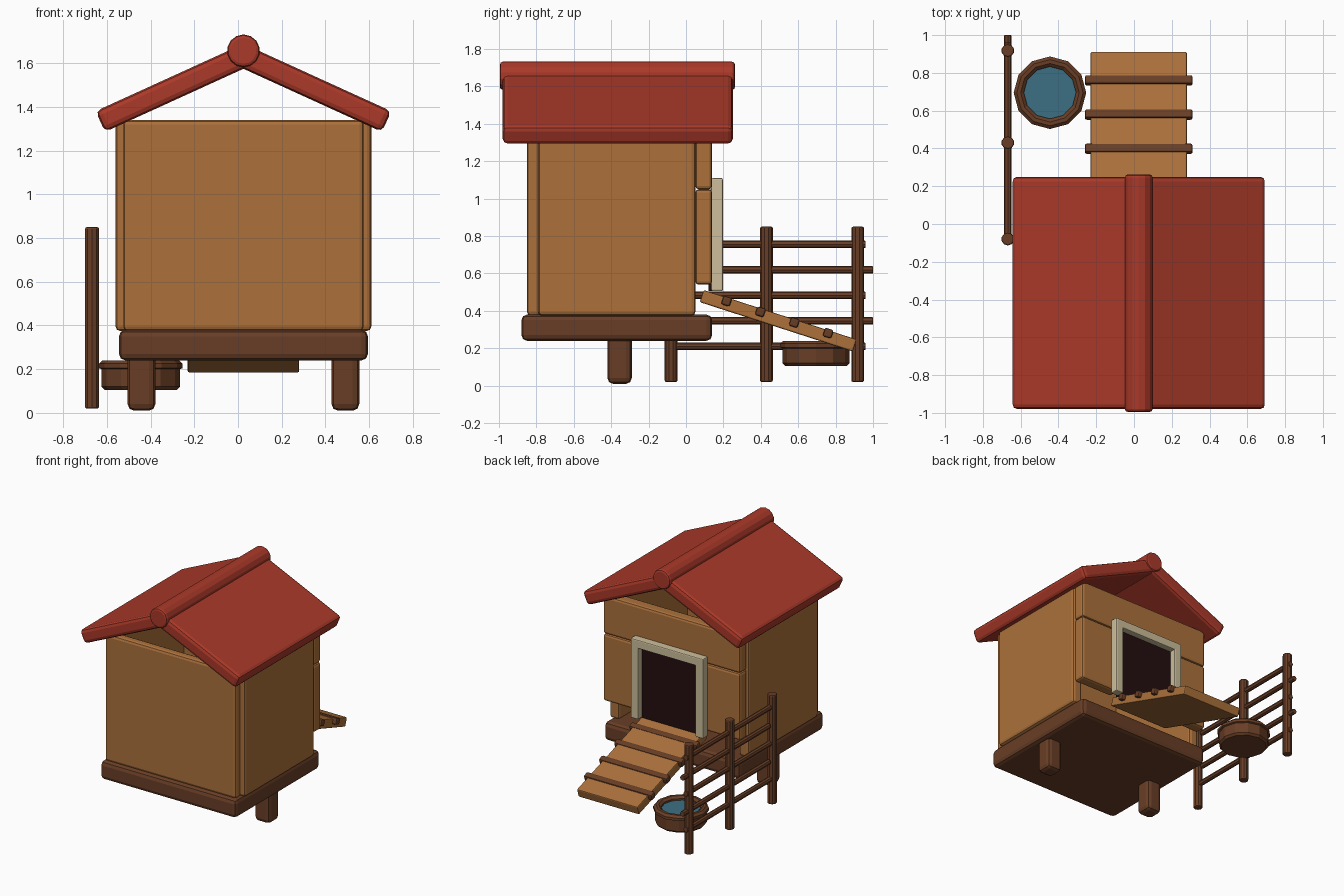
import bpy, bmesh, math
from mathutils import Matrix, Vector

if "Cube" in bpy.data.objects:
    bpy.data.objects.remove(bpy.data.objects["Cube"])

CX = 0.025          # house centre line


def material(name, rgb):
    m = bpy.data.materials.new(name)
    m.diffuse_color = (*rgb, 1)
    m.use_nodes = True
    m.node_tree.nodes["Principled BSDF"].inputs["Base Color"].default_value = m.diffuse_color
    return m


WOOD = material("light wood", (0.413, 0.165, 0.044))
DARK = material("dark wood", (0.141, 0.048, 0.019))
RED = material("red roof", (0.402, 0.041, 0.022))
CREAM = material("cream trim", (0.61, 0.515, 0.328))
WATER = material("water blue", (0.045, 0.16, 0.225))
BLACK = material("dark doorway", (0.017, 0.0044, 0.0052))


def finish(name, bm, mat, bevel=0, segments=2):
    bmesh.ops.recalc_face_normals(bm, faces=bm.faces[:])
    mesh = bpy.data.meshes.new(name)
    bm.to_mesh(mesh)
    bm.free()
    mesh.materials.append(mat)
    ob = bpy.data.objects.new(name, mesh)
    bpy.context.collection.objects.link(ob)
    if bevel:
        mod = ob.modifiers.new("bevel", "BEVEL")
        mod.width, mod.segments = bevel, segments
        mod.limit_method = "ANGLE"
        mod.angle_limit = math.radians(50)
    return ob


def box(name, x, y, z, mat, bevel=0.015):
    """Bevelled box from three (low, high) ranges."""
    bm = bmesh.new()
    bmesh.ops.create_cube(bm, size=1)
    for v in bm.verts:
        for i, (a, b) in enumerate((x, y, z)):
            v.co[i] = a if v.co[i] < 0 else b
    return finish(name, bm, mat, bevel)


def rod(name, start, end, radius, mat, sides=10, bevel=0.008):
    """Round bar between two points."""
    a, b = Vector(start), Vector(end)
    rot = (b - a).to_track_quat("Z", "Y").to_matrix().to_4x4()
    bm = bmesh.new()
    bmesh.ops.create_cone(bm, cap_ends=True, segments=sides, radius1=radius,
                          radius2=radius, depth=(b - a).length,
                          matrix=Matrix.Translation((a + b) / 2) @ rot)
    return finish(name, bm, mat, bevel)


def lathe(name, profile, centre, mat, sides=12):
    """Revolve a closed or axis-to-axis (radius, height) profile."""
    bm = bmesh.new()
    vs = [bm.verts.new((centre[0] + r, centre[1], z)) for r, z in profile]
    es = [bm.edges.new(p) for p in zip(vs, vs[1:])]
    bmesh.ops.spin(bm, geom=vs + es, cent=(*centre, 0), axis=(0, 0, 1),
                   angle=math.tau, steps=sides)
    bmesh.ops.remove_doubles(bm, verts=bm.verts[:], dist=0.0005)
    return finish(name, bm, mat)


# floor slab
box("floor", (CX - 0.57, CX + 0.57), (-0.88, 0.14), (0.24, 0.38), DARK, 0.03)
# front wall
box("front_wall", (CX - 0.55, CX + 0.55), (-0.85, -0.78), (0.375, 1.34), WOOD, 0.02)
# upper back plank
box("upper_back_plank", (CX - 0.575, CX + 0.575), (0.05, 0.14), (1.05, 1.34), WOOD, 0.018)

# mirrored house parts
for s, side in ((-1, "left"), (1, "right")):
    def span(a, b):
        return tuple(sorted((CX + s * a, CX + s * b)))
    box(side + "_wall", span(0.505, 0.585), (-0.79, 0.05), (0.375, 1.34), WOOD, 0.02)
    box(side + "_back_plank", span(0.24, 0.575), (0.05, 0.14), (0.54, 1.05), WOOD, 0.018)
    box(side + "_door_jamb", span(0.24, 0.305), (0.135, 0.197), (0.505, 1.08), CREAM, 0.008)
    box(side + "_leg", span(0.403, 0.53), (-0.42, -0.29), (0.01, 0.27), DARK, 0.03)
    # sloping roof slab
    slab = box(side + "_roof_slab", (0, 0.72), (-0.615, 0.615), (-0.052, 0.052), RED, 0.025)
    tilt = math.radians(24.5)
    slab.location = (CX, -0.365, 1.632)
    slab.rotation_euler = (0, tilt, 0) if s > 0 else (0, -tilt, math.pi)
    if s < 0:
        # turned half way round, so the slope falls the other way
        slab.rotation_euler = (0, tilt, math.pi)

# ridge roll
rod("roof_ridge", (CX, -0.995, 1.657), (CX, 0.262, 1.657), 0.075, RED, 14, 0.015)

# doorway
box("door_lintel", (CX - 0.305, CX + 0.305), (0.135, 0.197), (1.045, 1.11), CREAM, 0.008)
box("doorway", (CX - 0.245, CX + 0.245), (0.12, 0.15), (0.505, 1.05), BLACK, 0)

# ramp with cross cleats
angle = -math.radians(17.9)
ramp = box("ramp", (-0.255, 0.255), (-0.43, 0.43), (-0.034, 0.034), WOOD, 0.008)
ramp.location = (CX, 0.493, 0.347)
ramp.rotation_euler = (angle, 0, 0)
for i in range(4):
    cleat = box("ramp_cleat", (-0.285, 0.285), (-0.024, 0.024), (-0.024, 0.024), DARK, 0.01)
    cleat.location = (CX, 0.217 + 0.181 * i, 0.452 - 0.057 * i)
    cleat.rotation_euler = (angle, 0, 0)

# water bowl
BOWL = (-0.445, 0.695)
lathe("water_bowl", [(0, 0.105), (0.165, 0.105), (0.18, 0.12), (0.18, 0.2), (0.192, 0.205),
                     (0.192, 0.225), (0.175, 0.24), (0.155, 0.24), (0.138, 0.225),
                     (0.138, 0.19), (0, 0.19)], BOWL, DARK)
lathe("water", [(0, 0.19), (0.139, 0.19), (0.139, 0.212), (0, 0.212)], BOWL, WATER)

# side fence
FX = -0.668
for y in (-0.08, 0.43, 0.918):
    rod("fence_post", (FX, y, 0.02), (FX, y, 0.85), 0.034, DARK, 10)
for i in range(5):
    shift = 0.04 * (i % 2)
    z = 0.21 + 0.1365 * i
    rod("fence_rail", (FX, -0.08 + shift, z), (FX, 0.96 + shift, z), 0.02, DARK, 8, 0.005)
